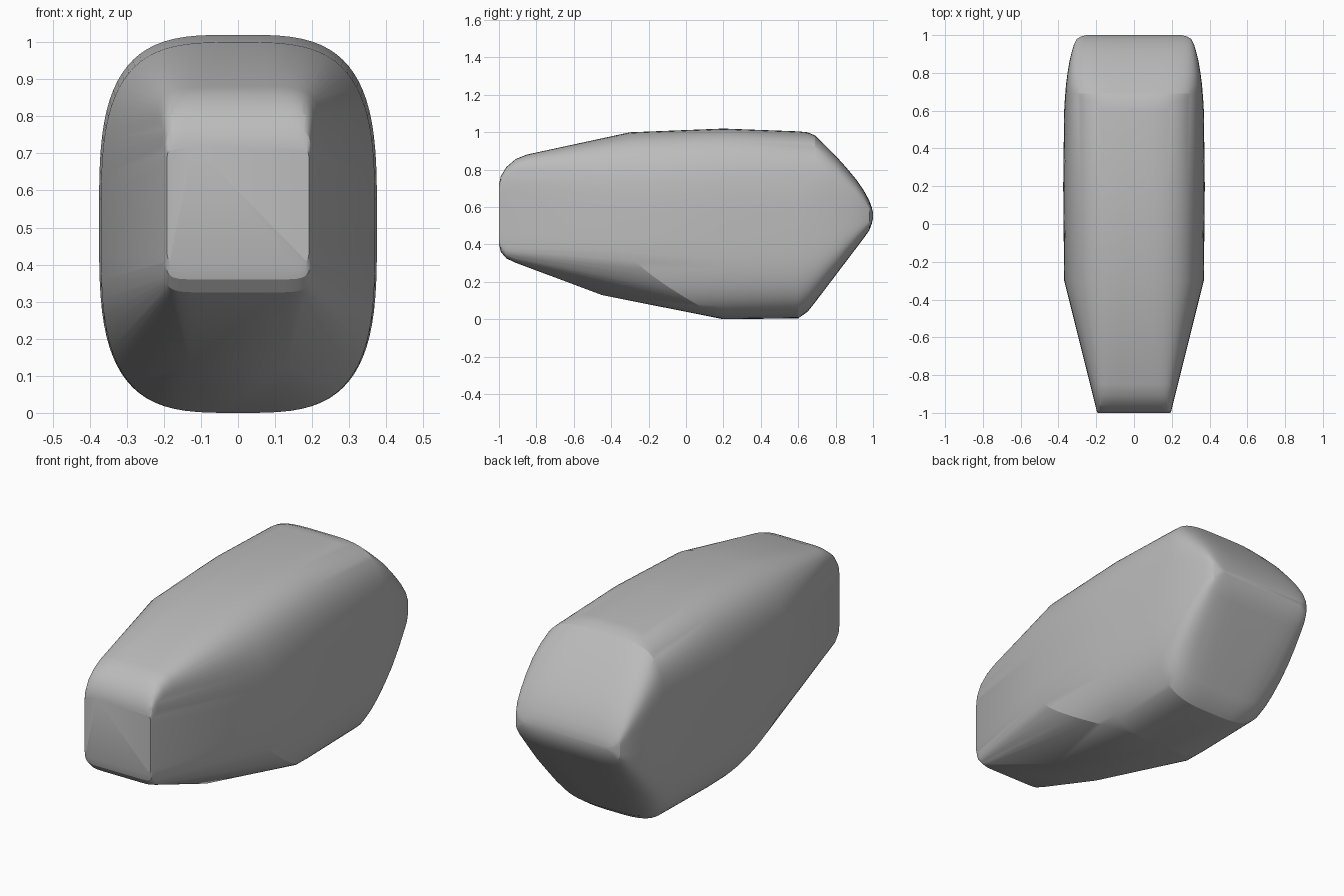
import bpy, bmesh
from math import cos, sin, pi, copysign

cube = bpy.data.objects.get("Cube")
if cube:
    bpy.data.objects.remove(cube, do_unlink=True)

grey = bpy.data.materials.new("plain_grey")
grey.use_nodes = True
colour = (0.5, 0.5, 0.5, 1)
grey.diffuse_color = colour
grey.node_tree.nodes["Principled BSDF"].inputs["Base Color"].default_value = colour


def section(y, half_width, low, high, power, steps=80):
    """Rounded-box cross-section facing along y."""
    mid, half = (low + high) / 2, (high - low) / 2
    points = []
    for i in range(steps):
        a = 2 * pi * (i + 0.5) / steps
        c, s = cos(a), sin(a)
        points.append((half_width * copysign(abs(c) ** (2 / power), c), y,
                       mid + half * copysign(abs(s) ** (2 / power), s)))
    return points


# Sections: y, half width, low, high, squareness
nose = [(-1, .192, .40, .72, 14), (-.99, .197, .36, .765, 11),
        (-.96, .204, .325, .815, 9), (-.91, .214, .302, .857, 7),
        (-.85, .228, .285, .881, 6)]
body = [(.2, .375, 0, 1.02, 3.4), (.6, .37, .005, 1.005, 3.4)]
tail = [(.65, .367, .04, 1.0, 3.6), (.69, .364, .09, .983, 4),
        (.74, .36, .16, .935, 4.5), (.8, .352, .238, .875, 5),
        (.86, .342, .316, .808, 5), (.91, .33, .381, .748, 5),
        (.95, .318, .433, .69, 5), (.98, .303, .475, .635, 4.5),
        (.993, .28, .51, .60, 4), (1, .25, .54, .57, 4)]
points = [p for row in nose + body + tail for p in section(*row)]

# Shoulder crease, swept backwards towards the underside
for x, y, z in section(-.3, .37, 0, 1.0, 3.4):
    points.append((x, y + .5 * max(0, (.35 - z) / .35) ** 1.3, z))

# Break in the sloping underside
points += [(-.13, -.45, .13), (.13, -.45, .13)]

# Skin wrapped over the sections
bm = bmesh.new()
for p in points:
    bm.verts.new(p)
bmesh.ops.convex_hull(bm, input=bm.verts[:])
bmesh.ops.delete(bm, geom=[v for v in bm.verts if not v.link_faces], context='VERTS')
bmesh.ops.remove_doubles(bm, verts=bm.verts[:], dist=.002)
bmesh.ops.recalc_face_normals(bm, faces=bm.faces[:])
mesh = bpy.data.meshes.new("rounded_body")
bm.to_mesh(mesh)
bm.free()
mesh.materials.append(grey)
shell = bpy.data.objects.new("rounded_body", mesh)
bpy.context.collection.objects.link(shell)
bpy.ops.object.select_all(action='DESELECT')
shell.select_set(True)
bpy.context.view_layer.objects.active = shell
bpy.ops.object.shade_smooth_by_angle(angle=.35)
